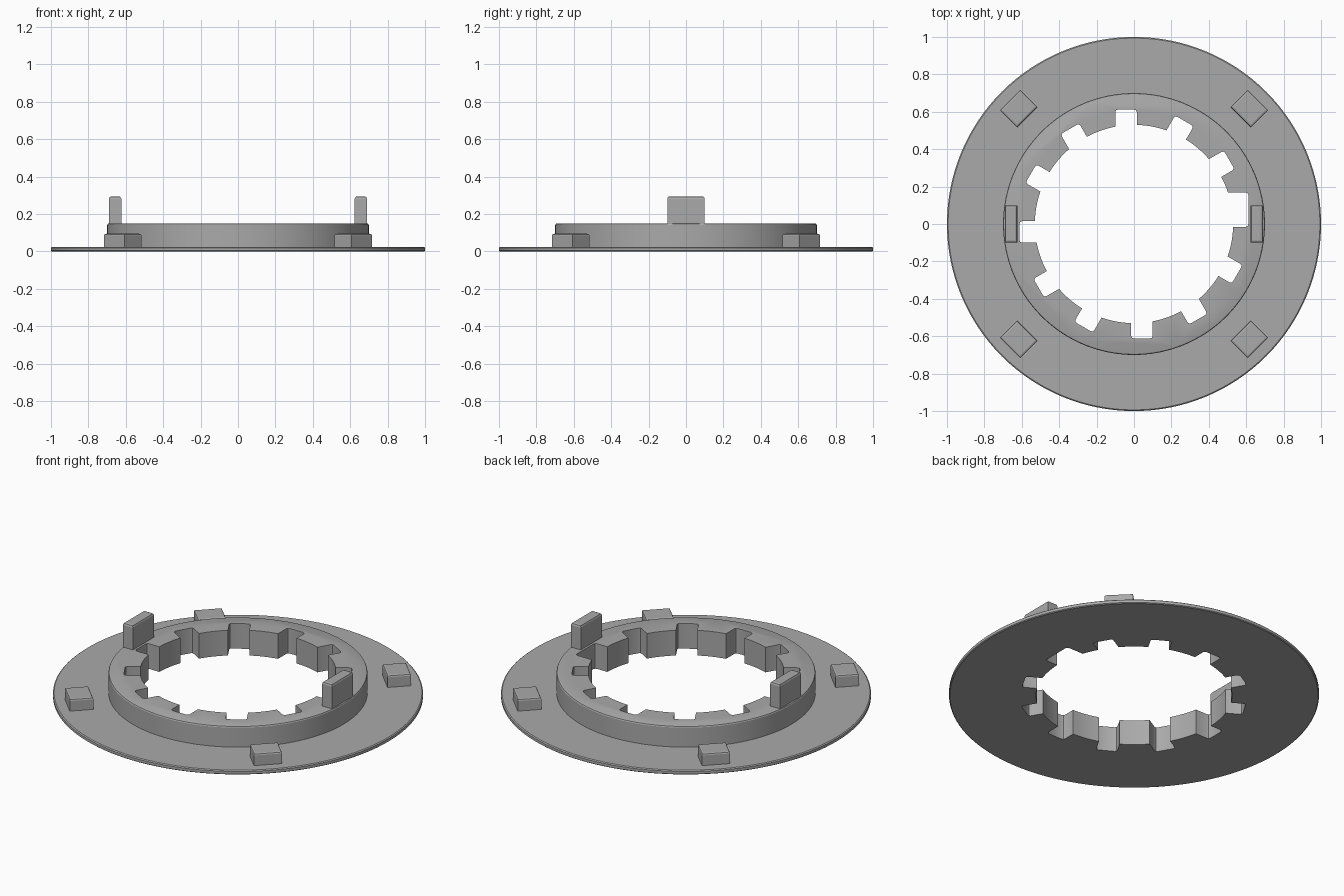
import bpy, bmesh, math

if "Cube" in bpy.data.objects:
    bpy.data.objects.remove(bpy.data.objects["Cube"])

grey = bpy.data.materials.new("plain grey")
grey.diffuse_color = (0.4, 0.4, 0.4, 1)
grey.use_nodes = True
grey.node_tree.nodes["Principled BSDF"].inputs["Base Color"].default_value = grey.diffuse_color


def finish(name, bm):
    bmesh.ops.recalc_face_normals(bm, faces=bm.faces)
    mesh = bpy.data.meshes.new(name)
    bm.to_mesh(mesh)
    bm.free()
    mesh.materials.append(grey)
    ob = bpy.data.objects.new(name, mesh)
    bpy.context.collection.objects.link(ob)
    return ob


def activate(ob):
    bpy.ops.object.select_all(action='DESELECT')
    ob.select_set(True)
    bpy.context.view_layer.objects.active = ob


def lathe(name, profile, n=128):
    """Solid of revolution from (radius, height) points, capped at both ends."""
    bm = bmesh.new()
    rings = [[bm.verts.new((r * math.cos(2 * math.pi * i / n),
                            r * math.sin(2 * math.pi * i / n), z))
              for i in range(n)] for r, z in profile]
    for a, b in zip(rings, rings[1:]):
        for i in range(n):
            j = (i + 1) % n
            bm.faces.new((a[i], a[j], b[j], b[i]))
    bm.faces.new(rings[0])
    bm.faces.new(rings[-1])
    return finish(name, bm)


def block(name, size, x, y, z0, angle, bevel):
    """Box standing at z0 with softened top edges."""
    sx, sy, sz = size
    bm = bmesh.new()
    bmesh.ops.create_cube(bm, size=1)
    for v in bm.verts:
        v.co = (v.co.x * sx, v.co.y * sy, (v.co.z + 0.5) * sz)
    top = [e for e in bm.edges if all(v.co.z > sz - 1e-4 for v in e.verts)]
    bmesh.ops.bevel(bm, geom=top, offset=bevel, segments=2, profile=0.5,
                    affect='EDGES')
    ob = finish(name, bm)
    ob.location = (x, y, z0)
    ob.rotation_euler.z = angle
    return ob


# Notched bore outline: twelve slots, one of them wider
R, FLOOR, F = 0.53, 0.612, 0.014
outline = []
for k in range(12):
    a = math.radians(30 * k)
    t0, t1 = -0.015, (0.168 if k == 0 else 0.1)
    slot = [(t0, math.sqrt(R * R - t0 * t0)), (t0, FLOOR - F),
            (t0 + F * 0.3, FLOOR - F * 0.3), (t0 + F, FLOOR),
            (t1 - F, FLOOR), (t1 - F * 0.3, FLOOR - F * 0.3),
            (t1, FLOOR - F), (t1, math.sqrt(R * R - t1 * t1))]
    for t, r in slot:
        outline.append((r * math.cos(a) - t * math.sin(a),
                        r * math.sin(a) + t * math.cos(a)))
    start = a + math.asin(t1 / R)
    end = a + math.radians(30) + math.asin(t0 / R)
    for i in range(1, 6):
        b = start + (end - start) * i / 6
        outline.append((R * math.cos(b), R * math.sin(b)))

bm = bmesh.new()
base = bm.faces.new([bm.verts.new((x, y, -0.1)) for x, y in outline])
up = bmesh.ops.extrude_face_region(bm, geom=[base])
for v in up["geom"]:
    if isinstance(v, bmesh.types.BMVert):
        v.co.z = 0.4
cutter = finish("bore_cutter", bm)
cutter.hide_render = True

# Flange disc with raised collar, bored through
body = lathe("flange_and_collar", [
    (0.995, 0), (1.0, 0.004), (1.0, 0.02), (0.994, 0.025), (0.70, 0.025),
    (0.70, 0.141), (0.697, 0.147), (0.69, 0.15)])
mod = body.modifiers.new("bore", 'BOOLEAN')
mod.operation = 'DIFFERENCE'
mod.solver = 'EXACT'
mod.object = cutter
activate(body)
bpy.ops.object.modifier_apply(modifier=mod.name)
bpy.data.objects.remove(cutter)
bpy.ops.object.shade_smooth_by_angle(angle=math.radians(25))

# Upright tabs on the collar
for side, s in (("left", -1), ("right", 1)):
    block(side + "_tab", (0.066, 0.2, 0.155), s * 0.657, 0, 0.14, 0, 0.013)

# Four diagonal pegs on the flange
for i in range(4):
    a = math.radians(45 + 90 * i)
    block("peg_%d" % (i + 1), (0.13, 0.155, 0.075), 0.872 * math.cos(a),
          0.872 * math.sin(a), 0.02, a, 0.01)
